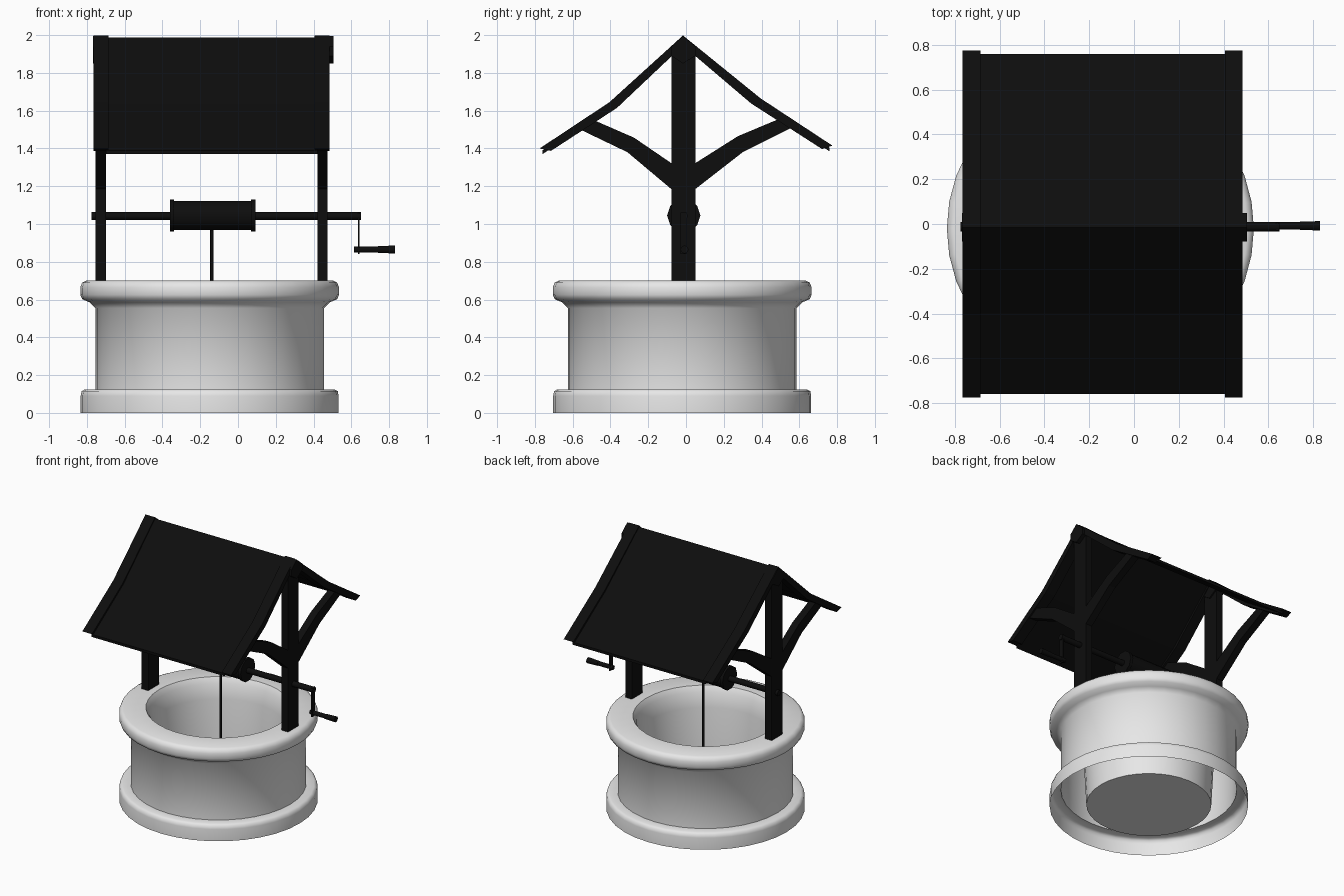
import bpy
import bmesh
from math import pi, radians
from mathutils import Matrix

old = bpy.data.objects.get("Cube")
if old:
    bpy.data.objects.remove(old, do_unlink=True)


def material(name, value):
    mat = bpy.data.materials.new(name)
    mat.use_nodes = True
    color = (value, value, value, 1)
    mat.diffuse_color = color
    mat.node_tree.nodes["Principled BSDF"].inputs["Base Color"].default_value = color
    return mat


STONE = material("pale stone", 0.8)
WOOD = material("black wood", 0.004)
CX, CY = -0.15, -0.02      # centre of the well
AXLE_Y, AXLE_Z = -0.012, 1.045


def finish(name, bm, mat, smooth=None):
    bmesh.ops.recalc_face_normals(bm, faces=bm.faces)
    mesh = bpy.data.meshes.new(name)
    bm.to_mesh(mesh)
    bm.free()
    mesh.materials.append(mat)
    obj = bpy.data.objects.new(name, mesh)
    bpy.context.collection.objects.link(obj)
    if smooth:
        bpy.ops.object.select_all(action="DESELECT")
        obj.select_set(True)
        bpy.context.view_layer.objects.active = obj
        bpy.ops.object.shade_smooth_by_angle(angle=radians(smooth))
    return obj


def box(name, x, y, z):
    bm = bmesh.new()
    bmesh.ops.create_cube(bm, size=1)
    for v in bm.verts:
        v.co = [lo + (c + 0.5) * (hi - lo) for c, (lo, hi) in zip(v.co, (x, y, z))]
    return finish(name, bm, WOOD)


def band(name, x0, x1, upper, lower):
    """Beam along x whose (y, z) section lies between two matching lines."""
    bm = bmesh.new()
    rings = [[bm.verts.new((x, y, z)) for x, (y, z) in
              ((x0, u), (x1, u), (x1, l), (x0, l))] for u, l in zip(upper, lower)]
    for a, b in zip(rings, rings[1:]):
        for i in range(4):
            j = (i + 1) % 4
            bm.faces.new((a[i], a[j], b[j], b[i]))
    bm.faces.new(rings[0])
    bm.faces.new(rings[-1])
    return finish(name, bm, WOOD)


def rod(name, x0, x1, y, z, r0, r1=None, sides=12):
    """Round bar along x, optionally tapered."""
    bm = bmesh.new()
    bmesh.ops.create_cone(bm, cap_ends=True, segments=sides, radius1=r0,
                          radius2=r0 if r1 is None else r1, depth=x1 - x0)
    bm.transform(Matrix.Translation(((x0 + x1) / 2, y, z)) @ Matrix.Rotation(pi / 2, 4, "Y"))
    return finish(name, bm, WOOD, 40)


# Stone well: one turned shell, from the floor over the rim to the base
profile = [(0, 0.01), (0.43, 0.01), (0.445, 0.3), (0.46, 0.55), (0.475, 0.66),
           (0.50, 0.70), (0.655, 0.70), (0.675, 0.69), (0.685, 0.665),
           (0.685, 0.625), (0.675, 0.602), (0.635, 0.585), (0.605, 0.555),
           (0.605, 0.125), (0.66, 0.125), (0.678, 0.115), (0.683, 0.09), (0.683, 0)]
bm = bmesh.new()
verts = [bm.verts.new((r, 0, z)) for r, z in profile]
edges = [bm.edges.new(pair) for pair in zip(verts, verts[1:])]
bmesh.ops.spin(bm, geom=verts + edges, cent=(0, 0, 0), axis=(0, 0, 1),
               angle=2 * pi, steps=36, use_merge=True)
bmesh.ops.remove_doubles(bm, verts=bm.verts, dist=0.0005)
bm.transform(Matrix.Translation((CX, CY, 0)))
finish("stone_well", bm, STONE, 50)

# Posts with curved braces to both roof slopes
brace_up = {"front": [(-0.06, 1.31), (-0.275, 1.457), (-0.50, 1.555)],
            "back": [(0.03, 1.31), (0.275, 1.465), (0.49, 1.555)]}
brace_low = {"front": [(-0.06, 1.17), (-0.31, 1.38), (-0.56, 1.50)],
             "back": [(0.03, 1.17), (0.30, 1.38), (0.55, 1.505)]}
for side, x0, x1 in (("right", -0.755, -0.70), ("left", 0.42, 0.475)):
    box(side + "_post", (x0, x1), (-0.077, 0.05), (0.64, 1.9))
    for end in brace_up:
        band(f"{side}_{end}_brace", x0, x1, brace_up[end], brace_low[end])

# Rafters at both gables, bent outward toward the eaves
top = [(-0.775, 1.40), (-0.405, 1.645), (-0.016, 1.998), (0.395, 1.665), (0.775, 1.415)]
under = [(-0.715, 1.387), (-0.365, 1.615), (-0.016, 1.945), (0.345, 1.638), (0.72, 1.397)]
for side, x0, x1 in (("right", -0.765, -0.685), ("left", 0.405, 0.485)):
    band(side + "_rafter", x0, x1, top, under)

# Roof sheet set slightly below the rafter tops
sheet_top = [(y * 0.98, z - 0.01) for y, z in top]
sheet_low = [(y * 0.98, z - 0.03) for y, z in top]
band("roof_sheet", -0.70, 0.42, sheet_top, sheet_low)

# Ridge blocks under the peak
for side, x0, x1 in (("right", -0.768, -0.69), ("left", 0.41, 0.505)):
    band(side + "_ridge_block", x0, x1,
         [(-0.077, 1.94), (-0.016, 1.995), (0.05, 1.94)],
         [(-0.077, 1.89), (-0.016, 1.85), (0.05, 1.89)])

# Windlass: axle, drum and flanges
rod("axle", -0.775, 0.65, AXLE_Y, AXLE_Z - 0.003, 0.021)
rod("drum", -0.345, 0.075, AXLE_Y, AXLE_Z, 0.078)
for side, x in (("right", -0.36), ("left", 0.07)):
    rod(side + "_drum_flange", x, x + 0.022, AXLE_Y, AXLE_Z, 0.088, sides=10)

# Crank arm and grip
box("crank_arm", (0.634, 0.644), (AXLE_Y - 0.018, AXLE_Y + 0.018), (0.84, 1.06))
rod("crank_handle", 0.615, 0.76, AXLE_Y + 0.004, 0.865, 0.016)
rod("crank_grip", 0.74, 0.83, AXLE_Y + 0.004, 0.865, 0.018, 0.021)

# Rope hanging into the well
bm = bmesh.new()
bmesh.ops.create_cone(bm, cap_ends=True, segments=8, radius1=0.009, radius2=0.009, depth=0.85)
bm.transform(Matrix.Translation((-0.138, AXLE_Y, 0.575)))
finish("rope", bm, WOOD, 60)
